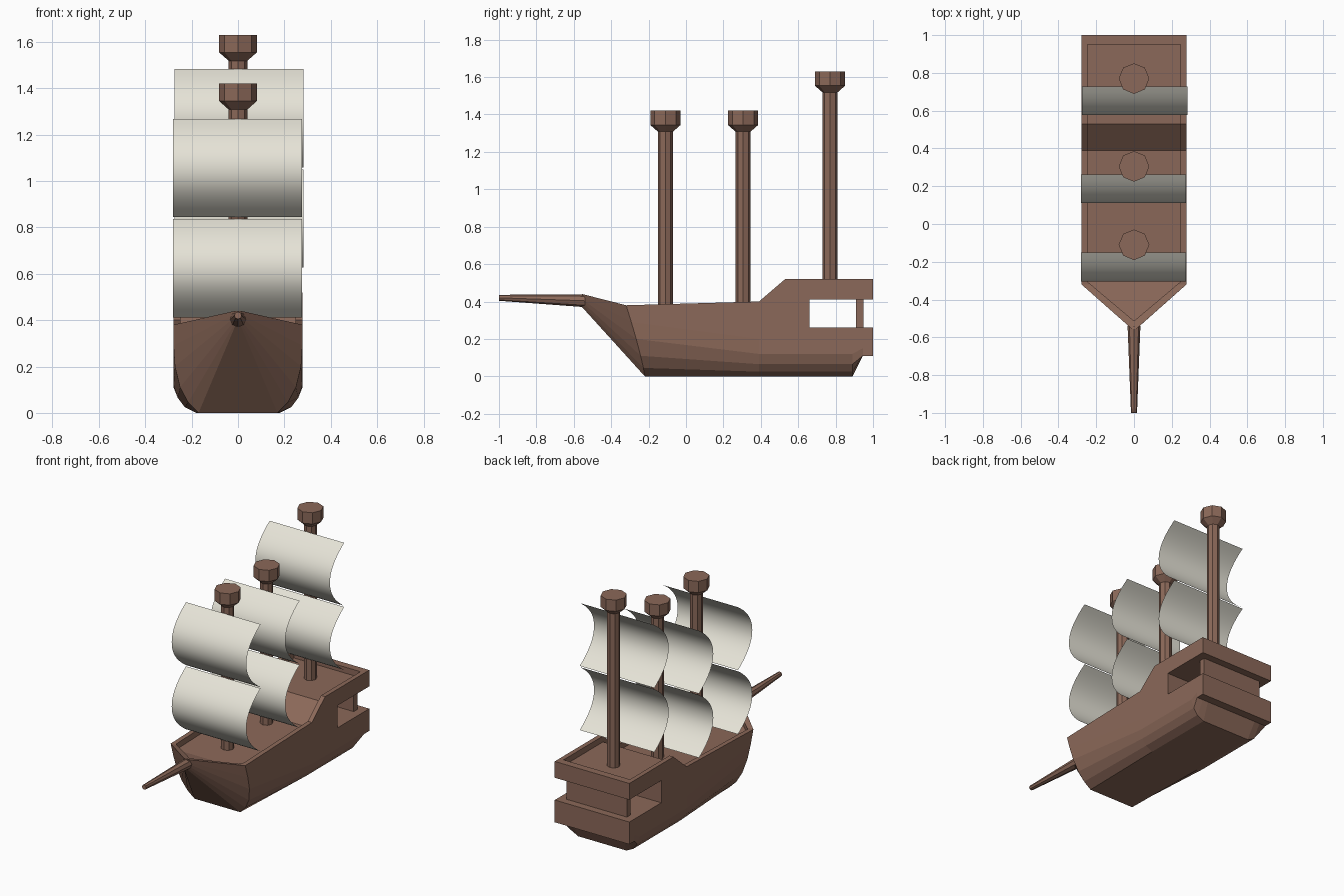
import bpy, bmesh, math
from mathutils import Matrix

if "Cube" in bpy.data.objects:
    bpy.data.objects.remove(bpy.data.objects["Cube"])


def material(name, rgb):
    m = bpy.data.materials.new(name)
    m.diffuse_color = (*rgb, 1)
    m.use_nodes = True
    m.node_tree.nodes["Principled BSDF"].inputs["Base Color"].default_value = m.diffuse_color
    return m


WOOD = material("wood", (0.26, 0.14, 0.10))
CLOTH = material("cloth", (0.79, 0.77, 0.68))


def make(name, bm, mat, closed=True):
    if closed:
        bmesh.ops.recalc_face_normals(bm, faces=bm.faces[:])
    me = bpy.data.meshes.new(name)
    bm.to_mesh(me)
    bm.free()
    me.materials.append(mat)
    ob = bpy.data.objects.new(name, me)
    bpy.context.collection.objects.link(ob)
    return ob


def loft(name, rings, mat):
    """Skin a list of equally long closed rings and cap both ends."""
    bm = bmesh.new()
    rows = [[bm.verts.new(p) for p in r] for r in rings]
    n = len(rows[0])
    for a, b in zip(rows, rows[1:]):
        for i in range(n):
            j = (i + 1) % n
            bm.faces.new((a[i], a[j], b[j], b[i]))
    bm.faces.new(rows[0])
    bm.faces.new(rows[-1])
    return make(name, bm, mat)


def mirrored(half):
    return half + [(-x, y, z) for x, y, z in reversed(half)]


def box(name, x, y0, y1, z0, z1, mat):
    ring = lambda y: mirrored([(x, y, z0), (x, y, z1)])
    return loft(name, [ring(y0), ring(y1)], mat)


def lathe(name, profile, mat, sides=8):
    """Turned part from (radius, height) pairs."""
    rings = [[(r * math.cos(2 * math.pi * i / sides),
               r * math.sin(2 * math.pi * i / sides), z) for i in range(sides)]
             for r, z in profile]
    return loft(name, rings, mat)


def cut(ob, cutter):
    cutter.hide_render = True
    mod = ob.modifiers.new("cut", 'BOOLEAN')
    mod.operation, mod.solver, mod.object = 'DIFFERENCE', 'EXACT', cutter
    bpy.context.view_layer.objects.active = ob
    bpy.ops.object.modifier_apply(modifier=mod.name)
    bpy.data.objects.remove(cutter)


# Hull: half sections from the keel out to the rail
BOW = [(0.17, 0), (0.215, 0.045), (0.25, 0.11), (0.272, 0.2), (0.278, 0.29)]
MID = [(0.18, 0), (0.23, 0.025), (0.26, 0.065), (0.278, 0.12), (0.278, 0.2)]
STERN = [(0.19, 0.11), (0.23, 0.11), (0.278, 0.11), (0.278, 0.15), (0.278, 0.2)]


def section(half, y, top):
    return mirrored([(x, y, z) for x, z in half] + [(0.278, y, top)])


tip = mirrored([(0.012, -0.56 + 0.001 * i, 0.375 + 0.013 * i) for i in range(6)])
bow = mirrored([(x, -0.22 - 0.1 * (z / 0.38) ** 1.2, z) for x, z in BOW + [(0.278, 0.38)]])
hull = loft("hull", [tip, bow,
                     section(MID, 0.39, 0.40), section(MID, 0.53, 0.52),
                     section(MID, 0.89, 0.52), section(STERN, 0.945, 0.52),
                     section(STERN, 1.0, 0.52)], WOOD)

# Sunken deck following the rail line
deck = [(-0.51, 0.004, 0.385), (-0.305, 0.247, 0.342), (0.39, 0.247, 0.36),
        (0.53, 0.247, 0.48), (0.95, 0.247, 0.48)]
cut(hull, loft("deck_cutter", [mirrored([(x, y, z), (x, y, 0.8)]) for y, x, z in deck], WOOD))

# Open stern gallery with its recessed wall
cut(hull, box("gallery_cutter", 0.4, 0.66, 1.1, 0.26, 0.41, WOOD))
box("gallery_wall", 0.225, 0.91, 0.95, 0.25, 0.42, WOOD)

# Bowsprit
sprit = lathe("bowsprit", [(0.034, 0), (0.016, 0.46)], WOOD)
tilt = math.atan2(0.016, 0.46)
sprit.data.transform(Matrix.Translation((0, -0.54, 0.404))
                     @ Matrix.Rotation(math.pi / 2 - tilt, 4, 'X'))


# Sails: thin sheets bellied forward
def sail(name, y, z0, z1, cx):
    bm = bmesh.new()
    n, rows = 20, []
    for i in range(n + 1):
        t = 2 * i / n - 1
        yy = y - 0.152 * (1 - abs(t) ** 2.1)
        z = (z0 + z1) / 2 + t * (z1 - z0) / 2
        rows.append([bm.verts.new((cx + s * 0.278, yy, z)) for s in (-1, 1)])
    for a, b in zip(rows, rows[1:]):
        bm.faces.new((a[0], a[1], b[1], b[0])).smooth = True
    make(name, bm, CLOTH, closed=False)


# Masts with lookout tops, two sails each
for label, y, top, foot, cx in (("fore", -0.11, 1.42, 0.33, -0.003),
                                ("main", 0.305, 1.42, 0.33, -0.003),
                                ("rear", 0.77, 1.63, 0.45, 0.004)):
    mast = lathe(label + "_mast", [(0.04, foot), (0.04, top - 0.112), (0.081, top - 0.076),
                                   (0.081, top)], WOOD)
    mast.data.transform(Matrix.Translation((0, y, 0)))
    high = 1.268 if top < 1.5 else 1.482
    sail(label + "_upper_sail", y - 0.042, high - 0.424, high, cx)
    sail(label + "_lower_sail", y - 0.042, high - 0.856, high - 0.432, cx)
